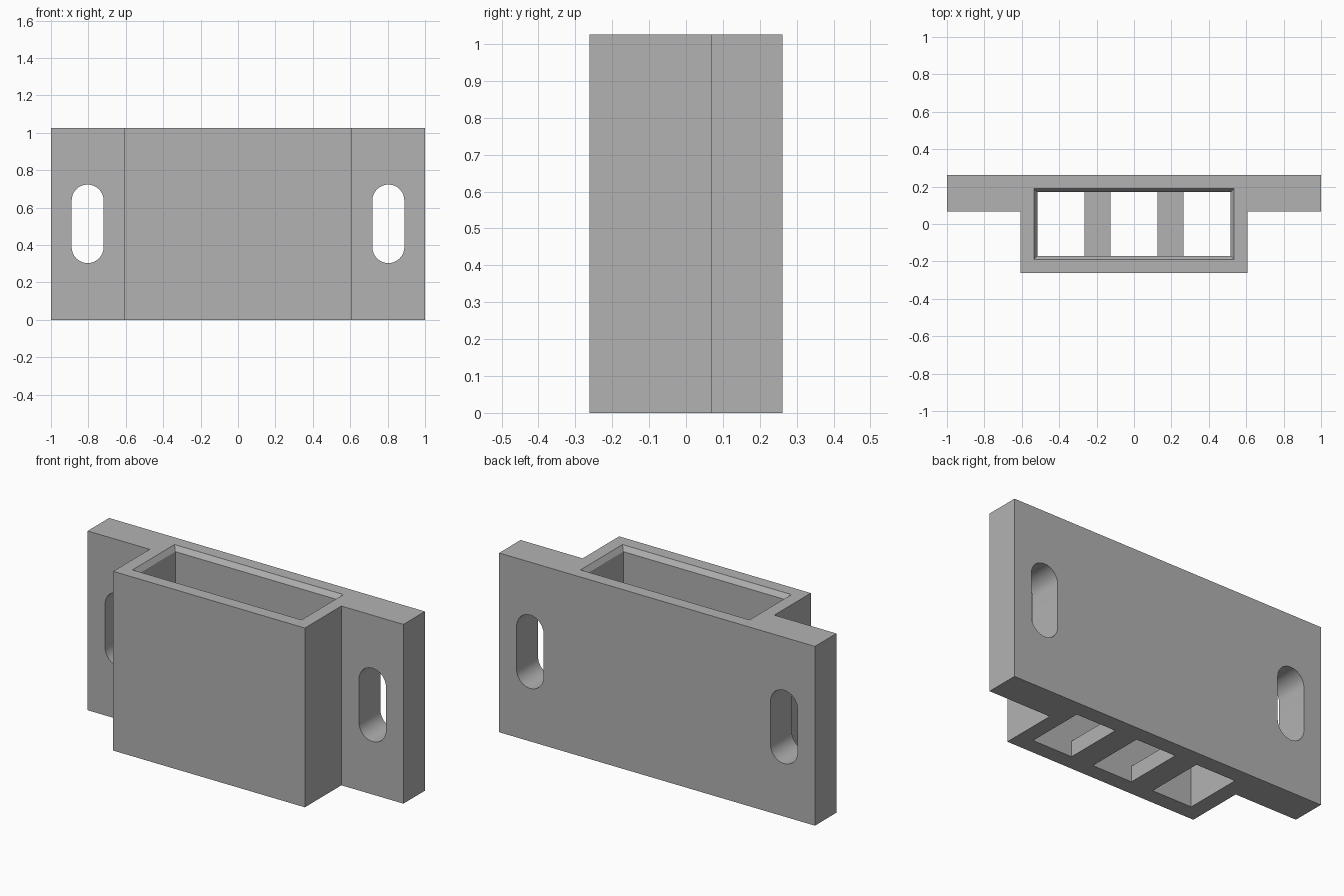
import bpy, bmesh, math
from mathutils import Vector

if "Cube" in bpy.data.objects:
    bpy.data.objects.remove(bpy.data.objects["Cube"], do_unlink=True)

HEIGHT = 1.026
HALF_DEPTH = 0.262
FLANGE_FRONT = 0.068
BOX_HALF = 0.607
CAVITY = (0.516, 0.17)   # half width and half depth of the pocket
RIM = (0.535, 0.19)      # the same at the chamfered mouth
CHAMFER = 0.028
FLOOR = 0.09

grey = bpy.data.materials.new("plain grey")
grey.use_nodes = True
grey.diffuse_color = (0.448, 0.448, 0.448, 1)
grey.node_tree.nodes["Principled BSDF"].inputs["Base Color"].default_value = grey.diffuse_color


def loft(name, sections):
    """Closed solid through matching loops of 3D points."""
    bm = bmesh.new()
    loops = [[bm.verts.new(p) for p in s] for s in sections]
    for a, b in zip(loops, loops[1:]):
        for i in range(len(a)):
            j = (i + 1) % len(a)
            bm.faces.new((a[i], a[j], b[j], b[i]))
    bm.faces.new(loops[0][::-1])
    bm.faces.new(loops[-1])
    bmesh.ops.recalc_face_normals(bm, faces=bm.faces)
    mesh = bpy.data.meshes.new(name)
    bm.to_mesh(mesh)
    bm.free()
    mesh.materials.append(grey)
    obj = bpy.data.objects.new(name, mesh)
    bpy.context.collection.objects.link(obj)
    return obj


def rectangle(x0, x1, y, z):
    return [(x0, -y, z), (x1, -y, z), (x1, y, z), (x0, y, z)]


def slot_outline(cx, y, radius=0.0855, half_straight=0.1245, steps=16):
    points = []
    for end in (0, 1):
        cz = HEIGHT / 2 + (half_straight if end == 0 else -half_straight)
        for i in range(steps + 1):
            a = math.pi * (end + i / steps)
            points.append((cx + radius * math.cos(a), y, cz + radius * math.sin(a)))
    return points


def cut(target, cutter):
    cutter.hide_render = True
    mod = target.modifiers.new("cut", 'BOOLEAN')
    mod.operation = 'DIFFERENCE'
    mod.solver = 'EXACT'
    mod.object = cutter
    bpy.context.view_layer.objects.active = target
    bpy.ops.object.modifier_apply(modifier=mod.name)
    bpy.data.objects.remove(cutter, do_unlink=True)


# Holder body: box with a full-height mounting plate behind it
half = [(BOX_HALF, -HALF_DEPTH), (BOX_HALF, FLANGE_FRONT), (1, FLANGE_FRONT), (1, HALF_DEPTH)]
outline = half + [(-x, y) for x, y in reversed(half)]
body = loft("holder_body", [[(x, y, z) for x, y in outline] for z in (0, HEIGHT)])

# Pocket with a chamfered mouth, carried past the top along the same slope
over = [r + (r - c) for r, c in zip(RIM, CAVITY)]
cut(body, loft("pocket_cutter", [
    rectangle(-CAVITY[0], CAVITY[0], CAVITY[1], FLOOR),
    rectangle(-CAVITY[0], CAVITY[0], CAVITY[1], HEIGHT - CHAMFER),
    rectangle(-over[0], over[0], over[1], HEIGHT + CHAMFER)]))

# Three floor openings, leaving two crossbars
for x0, x1 in ((-CAVITY[0], -0.265), (-0.126, 0.126), (0.265, CAVITY[0])):
    cut(body, loft("floor_cutter", [rectangle(x0, x1, CAVITY[1], z) for z in (-0.1, FLOOR + 0.1)]))

# Screw slots through the mounting plate
for side in (-1, 1):
    cut(body, loft("slot_cutter", [slot_outline(side * 0.804, y) for y in (0, 0.4)]))

bpy.ops.object.select_all(action='DESELECT')
body.select_set(True)
bpy.context.view_layer.objects.active = body
bpy.ops.object.shade_smooth_by_angle(angle=math.radians(25))
